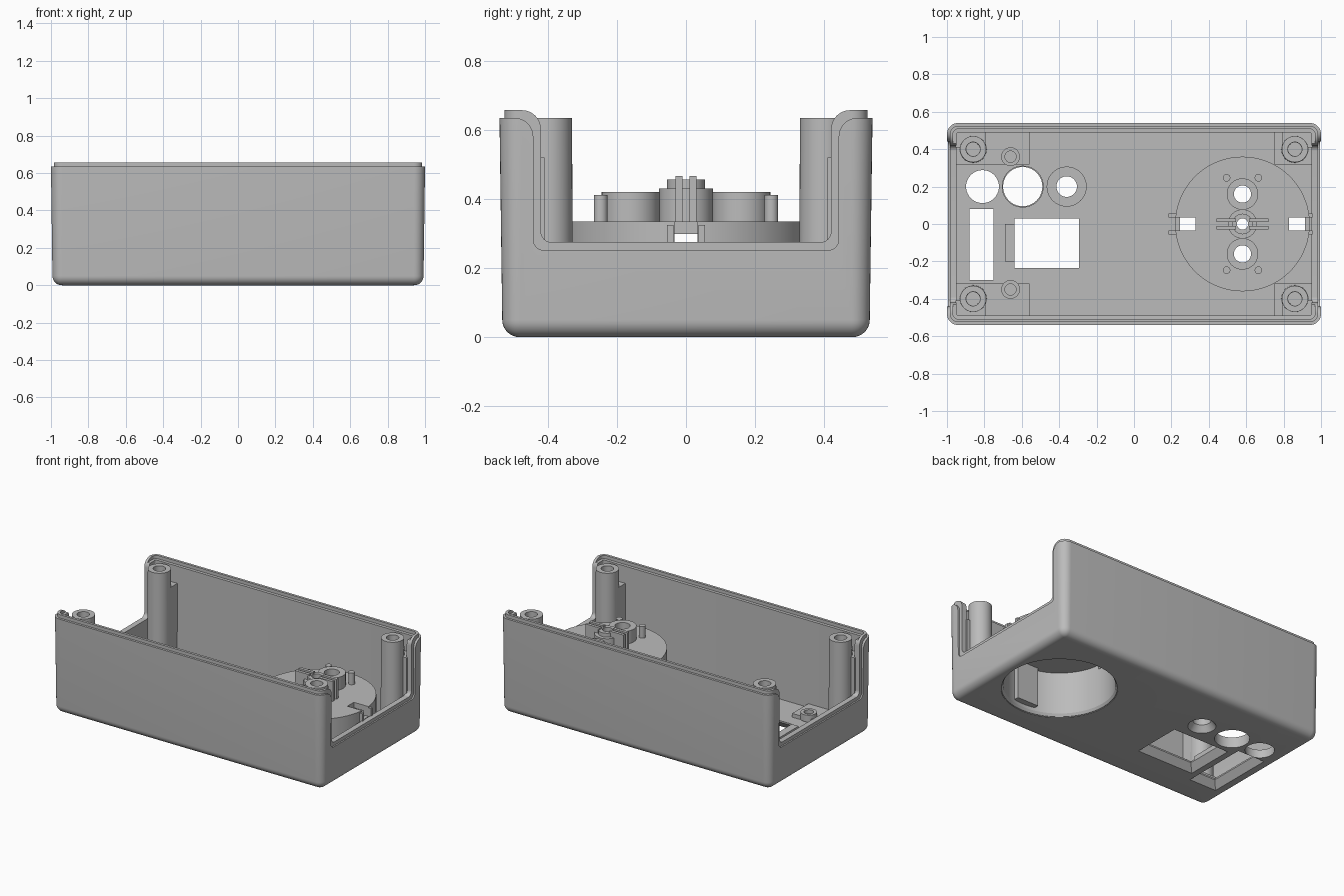
import bpy, bmesh, math
from mathutils import Vector

if "Cube" in bpy.data.objects:
    bpy.data.objects.remove(bpy.data.objects["Cube"])

grey = bpy.data.materials.new("plain_grey")
grey.use_nodes = True
COLOUR = (0.5, 0.5, 0.5, 1)
grey.diffuse_color = COLOUR
grey.node_tree.nodes["Principled BSDF"].inputs["Base Color"].default_value = COLOUR


def finish(bm, name):
    bmesh.ops.remove_doubles(bm, verts=bm.verts, dist=1e-5)
    bmesh.ops.recalc_face_normals(bm, faces=bm.faces)
    mesh = bpy.data.meshes.new(name)
    bm.to_mesh(mesh)
    bm.free()
    mesh.materials.append(grey)
    obj = bpy.data.objects.new(name, mesh)
    bpy.context.collection.objects.link(obj)
    return obj


def skin(bm, loops, wrap=False):
    """Bridge equal point loops, capping the ends unless wrapped."""
    rings = [[bm.verts.new(p) for p in loop] for loop in loops]
    n = len(rings[0])
    pairs = list(zip(rings, rings[1:])) + ([(rings[-1], rings[0])] if wrap else [])
    for a, b in pairs:
        for i in range(n):
            j = (i + 1) % n
            bm.faces.new((a[i], a[j], b[j], b[i]))
    if not wrap:
        bm.faces.new(rings[0])
        bm.faces.new(rings[-1])


def box(name, x0, x1, y0, y1, z0, z1, flare=0):
    """Box whose lower rim may be flared outward."""
    bm = bmesh.new()
    skin(bm, [[(x0 - f, y0 - f, z), (x1 + f, y0 - f, z), (x1 + f, y1 + f, z), (x0 - f, y1 + f, z)]
              for f, z in ((flare, z0), (0, z1))])
    return finish(bm, name)


def lathe(name, x, y, profile, sides=40):
    """Revolve a closed (radius, z) outline about a vertical axis."""
    bm = bmesh.new()
    loops = []
    for i in range(sides):
        a = math.tau * i / sides
        loops.append([(x + r * math.cos(a), y + r * math.sin(a), z) for r, z in profile])
    skin(bm, loops, wrap=True)
    bmesh.ops.dissolve_degenerate(bm, edges=bm.edges, dist=1e-6)
    return finish(bm, name)


def cylinder(name, x, y, r0, r1, z0, z1):
    return lathe(name, x, y, [(0, z0), (r0, z0), (r1, z1), (0, z1)])


def tube(name, x, y, r, bore, z0, z1):
    return lathe(name, x, y, [(bore, z0), (r, z0), (r, z1), (bore, z1)])


def cut(obj, cutters):
    bpy.context.view_layer.objects.active = obj
    for c in cutters:
        c.hide_render = True
        mod = obj.modifiers.new("cut", "BOOLEAN")
        mod.operation, mod.solver, mod.object = "DIFFERENCE", "EXACT", c
        bpy.ops.object.modifier_apply(modifier=mod.name)
    for c in cutters:
        bpy.data.objects.remove(c)


def rounded(inset, z, steps=8):
    """Rounded rectangle of the case plan, moved inward by inset."""
    hx, hy, r = 1 - inset, 0.54 - inset, max(0.06 - inset, 0.012)
    pts = []
    for q, (sx, sy) in enumerate(((1, 1), (-1, 1), (-1, -1), (1, -1))):
        for k in range(steps + 1):
            a = math.pi / 2 * (q + k / steps)
            pts.append((sx * (hx - r) + r * math.cos(a), sy * (hy - r) + r * math.sin(a), z))
    return pts


def end_opening(name, side, x0, x1, half, low, top):
    """U-shaped cutter with flared shoulders and rounded lower corners."""
    R, r = 0.055, 0.03
    right = [(half + R, 0.75), (half + R, top)]
    for k in range(1, 9):
        a = math.pi / 2 * k / 8
        right.append((half + R - R * math.sin(a), top - R + R * math.cos(a)))
    for k in range(9):
        a = math.pi / 2 * k / 8
        right.append((half - r + r * math.cos(a), low + r - r * math.sin(a)))
    outline = right + [(-y, z) for y, z in reversed(right)]
    bm = bmesh.new()
    skin(bm, [[(side * x, y, z) for y, z in outline] for x in (x0, x1)])
    return finish(bm, name)


# Case shell: rounded base, tall walls, stepped rim, floor
FLOOR, RIM, LIP = 0.055, 0.635, 0.657
outer = [(0.008 + 0.05 * (1 - math.sin(a)), 0.05 * (1 - math.cos(a)))
         for a in (math.pi / 2 * k / 8 for k in range(9))]
stack = outer + [(0, RIM), (0.015, RIM), (0.015, LIP), (0.032, LIP), (0.032, RIM),
                 (0.05, RIM - 0.001), (0.052, FLOOR)]
bm = bmesh.new()
skin(bm, [rounded(i, z) for i, z in stack])
case = finish(bm, "case_shell")

CX, CUP_TOP = 0.58, 0.335
cutters = []
for s in (-1, 1):
    cutters.append(end_opening("outer_end_cutter", s, 0.985, 1.1, 0.442, 0.252, RIM))
    cutters.append(end_opening("inner_end_cutter", s, 0.9, 1.1, 0.42, 0.275, LIP))
cutters.append(cylinder("cup_cutter", CX, 0, 0.35, 0.35, -0.1, 0.2))
for x, r in ((-0.81, 0.088), (-0.595, 0.105), (-0.36, 0.055)):
    cutters.append(cylinder("round_hole_cutter", x, 0.2, r, r, -0.1, 0.2))
cutters.append(cylinder("countersink_cutter", -0.36, 0.2, 0.085, 0.055, -0.001, 0.04))
for x0, x1, y0, y1 in ((-0.88, -0.75, -0.3, 0.08), (-0.64, -0.295, -0.235, 0.03)):
    cutters.append(box("window_cutter", x0, x1, y0, y1, -0.1, 0.2))
    cutters.append(box("window_flare_cutter", x0, x1, y0, y1, -0.001, 0.045, 0.035))
cut(case, cutters)

# Corner posts, backing blocks and floor pads
for sx in (-1, 1):
    for sy in (-1, 1):
        px, py = sx * 0.86, sy * 0.4
        lathe("corner_post", px, py, [(0, 0.04), (0.073, 0.04), (0.07, RIM), (0.038, RIM),
                                      (0.036, 0.3), (0, 0.3)])
        xs = sorted((sx * 0.79, sx * 0.955))
        ys = sorted((sy * 0.41, sy * 0.495))
        block = box("post_backing", *xs, *ys, 0.04, 0.52)
        cut(block, [cylinder("bore_cutter", px, py, 0.06, 0.06, 0.1, 0.8)])
        xs = sorted((sx * (0.56 if sx < 0 else 0.75), sx * 0.955))
        ys = sorted((sy * 0.318, sy * 0.495))
        box("corner_pad", *xs, *ys, 0.04, 0.08)

# Small floor fittings
for y in (-0.35, 0.36):
    tube("small_boss", -0.66, y, 0.05, 0.03, 0.06, 0.105)
tube("button_collar", -0.36, 0.2, 0.107, 0.055, 0.045, 0.08)
tube("round_window_collar", -0.595, 0.2, 0.112, 0.105, 0.045, 0.07)
box("window_ledge", -0.69, -0.64, -0.2, 0.0, 0.045, 0.075)

# Round cup, open underneath, with its slots and holes
cup = lathe("round_cup", CX, 0, [(0.36, 0.003), (0.36, CUP_TOP), (0, CUP_TOP), (0, 0.298),
                                 (0.335, 0.298), (0.335, 0.02), (0.345, 0.003)], 72)
cutters = [box("slot_cutter", x0, x1, -0.034, 0.034, 0.27, 0.4)
           for x0, x1 in ((0.18, 0.33), (0.83, 1.0))]
for y, r in ((-0.16, 0.046), (0, 0.03), (0.16, 0.046)):
    cutters.append(cylinder("bore_cutter", CX, y, r, r, 0.2, 0.5))
cut(cup, cutters)
for s in (-1, 1):
    ys = sorted((s * 0.295, s * 0.34))
    box("cup_inner_rib", 0.5, 0.655, *ys, 0.04, 0.31)
    ys = sorted((s * 0.036, s * 0.055))
    box("slot_cheek", 0.185, 0.24, *ys, 0.04, CUP_TOP - 0.01)
    box("slot_cheek", 0.9, 0.955, *ys, 0.04, CUP_TOP - 0.01)

# Bosses, pegs and ribs on the cup
for s in (-1, 1):
    tube("cup_boss", CX, s * 0.16, 0.084, 0.046, CUP_TOP - 0.01, 0.42)
    for dx in (-0.085, 0.085):
        cylinder("locating_peg", CX + dx, s * 0.247, 0.02, 0.02, CUP_TOP - 0.01, 0.412)
    ys = sorted((s * 0.01, s * 0.03))
    for x0, x1 in ((0.44, CX - 0.035), (CX + 0.035, 0.72)):
        box("spring_rib", x0, x1, *ys, CUP_TOP - 0.01, 0.467)
lathe("centre_boss", CX, 0, [(0.03, 0.325), (0.078, 0.325), (0.078, 0.43), (0.055, 0.43),
                             (0.055, 0.456), (0.03, 0.456)])

# Smooth the round surfaces, keep edges crisp
for obj in bpy.context.scene.objects:
    obj.select_set(obj.type == "MESH")
bpy.context.view_layer.objects.active = case
bpy.ops.object.shade_smooth_by_angle(angle=math.radians(30))
